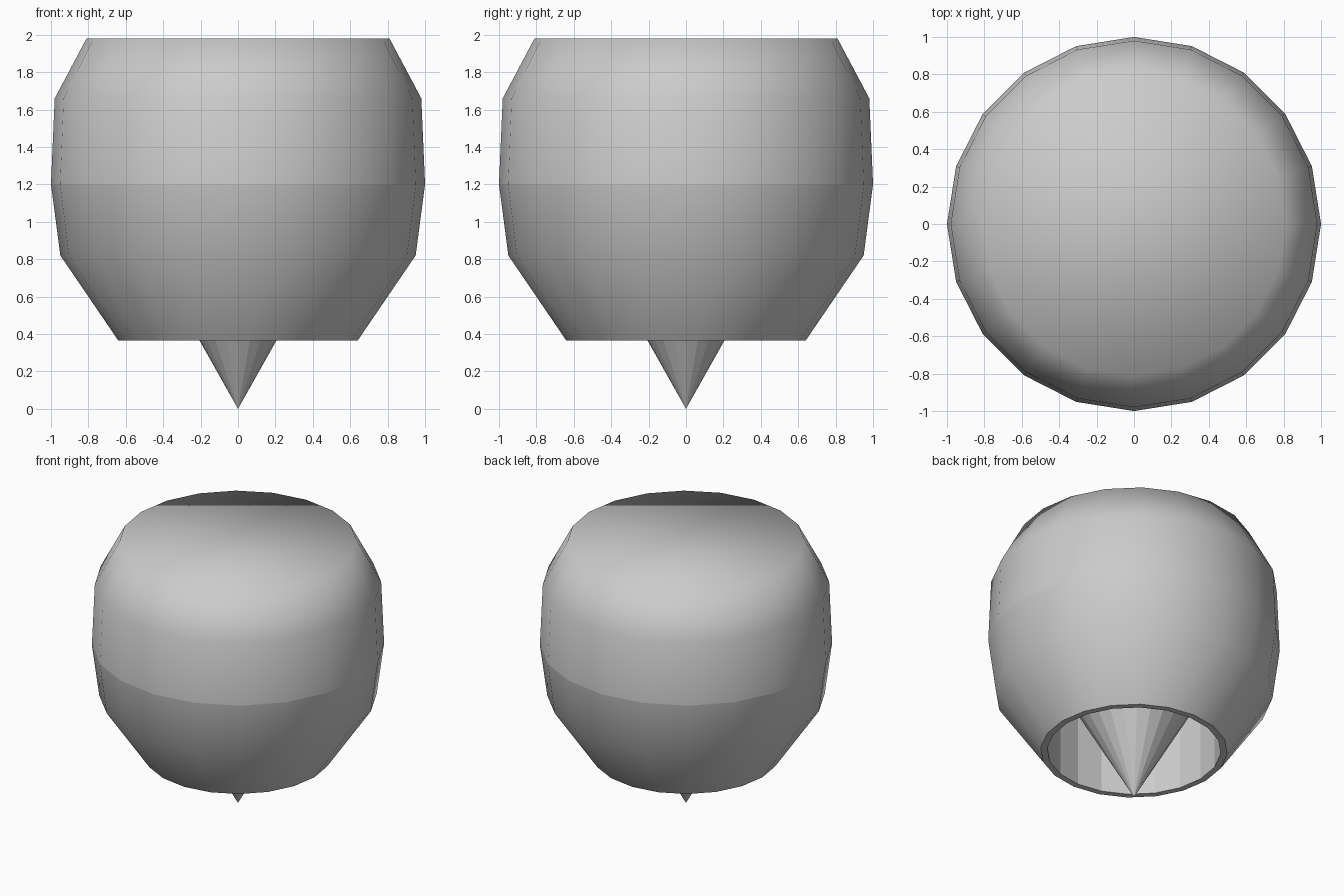
import bpy, bmesh, math

if "Cube" in bpy.data.objects:
    bpy.data.objects.remove(bpy.data.objects["Cube"])

SIDES = 20


def lathe(name, profile, smooth=False, cap_top=False):
    """Revolve (radius, z) points around z; radius 0 makes a tip."""
    bm = bmesh.new()
    rings = []
    for r, z in profile:
        n = 1 if r == 0 else SIDES
        rings.append([bm.verts.new((r * math.cos(2 * math.pi * i / SIDES),
                                    r * math.sin(2 * math.pi * i / SIDES), z))
                      for i in range(n)])
    for a, b in zip(rings, rings[1:]):
        for i in range(SIDES):
            j = (i + 1) % SIDES
            if len(a) == 1:
                bm.faces.new((a[0], b[j], b[i]))
            else:
                bm.faces.new((a[i], a[j], b[j], b[i]))
    if cap_top:
        bm.faces.new(rings[-1])
    for f in bm.faces:
        f.smooth = smooth
    mesh = bpy.data.meshes.new(name)
    bm.to_mesh(mesh)
    bm.free()
    obj = bpy.data.objects.new(name, mesh)
    bpy.context.collection.objects.link(obj)
    return obj


# Rounded upper half with a closed, softly shaded top
lathe("upper_shell", [(1.0, 1.2), (0.98, 1.66), (0.81, 1.98)],
      smooth=True, cap_top=True)

# Tapered lower half, shaded separately so the seam stays visible
lathe("lower_shell", [(0.64, 0.365), (0.95, 0.82), (1.0, 1.2)], smooth=True)

# Flat bottom rim and faceted inner wall of the opening
lathe("opening_lining", [(0.595, 1.06), (0.595, 0.365), (0.64, 0.365)])

# Pointed spike hanging through the opening
lathe("spike", [(0, 0), (0.597, 1.06)])
